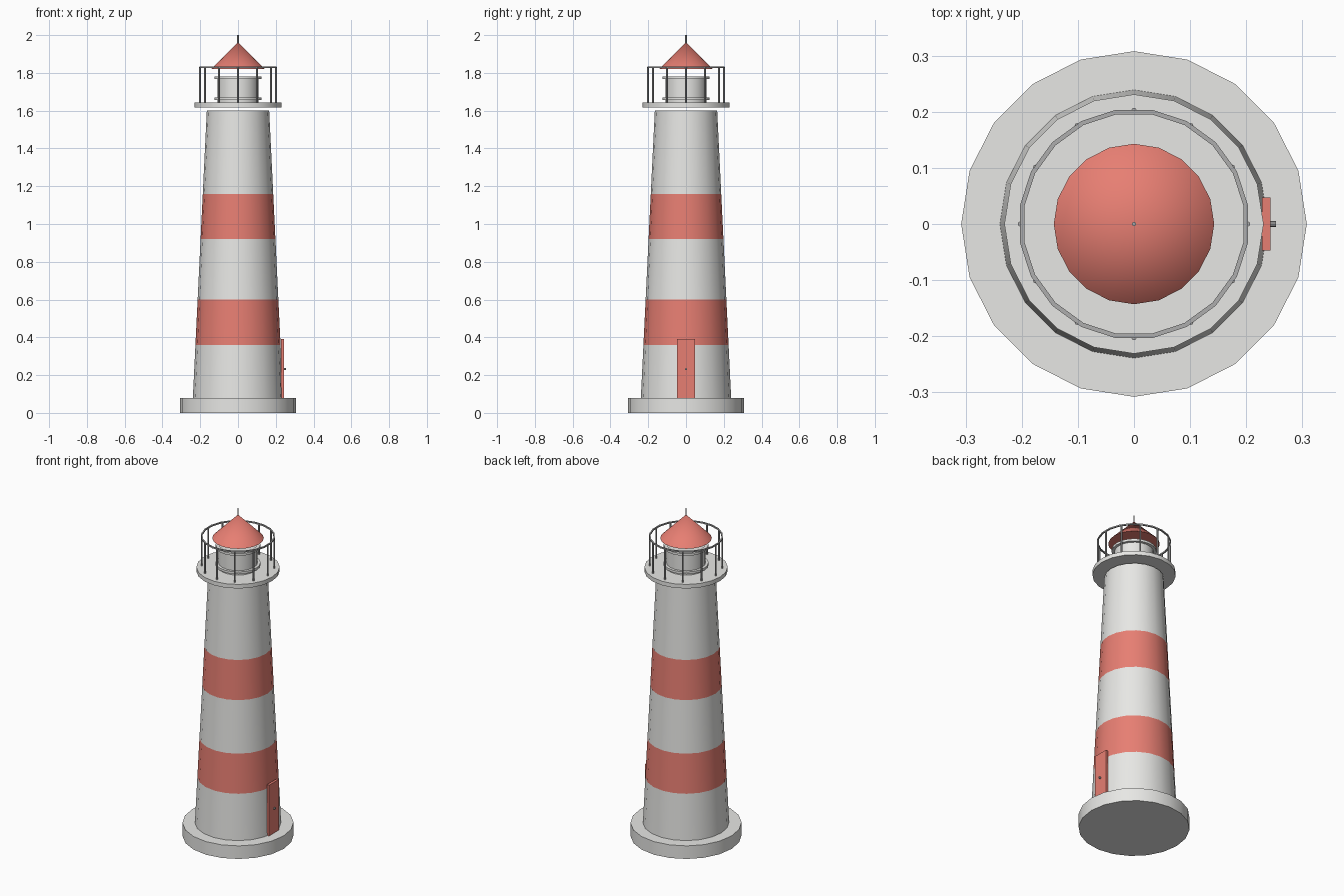
import bpy
import bmesh
import math
from mathutils import Vector

SIDES = 20

default = bpy.data.objects.get("Cube")
if default:
    bpy.data.objects.remove(default, do_unlink=True)


def make_material(name, rgb):
    mat = bpy.data.materials.new(name)
    mat.use_nodes = True
    color = (*rgb, 1.0)
    mat.diffuse_color = color
    mat.node_tree.nodes["Principled BSDF"].inputs["Base Color"].default_value = color
    return mat


WHITE = make_material("off white", (0.8, 0.8, 0.78))
RED = make_material("coral red", (0.8, 0.21, 0.17))
METAL = make_material("grey metal", (0.42, 0.42, 0.42))


def finish(name, bm, *mats):
    """Turn a bmesh into a named object, smooth with sharp edges kept."""
    bmesh.ops.recalc_face_normals(bm, faces=bm.faces[:])
    mesh = bpy.data.meshes.new(name)
    bm.to_mesh(mesh)
    bm.free()
    for mat in mats:
        mesh.materials.append(mat)
    obj = bpy.data.objects.new(name, mesh)
    bpy.context.collection.objects.link(obj)
    bpy.ops.object.select_all(action="DESELECT")
    obj.select_set(True)
    bpy.context.view_layer.objects.active = obj
    bpy.ops.object.shade_smooth_by_angle(angle=math.radians(30))
    return obj


def lathe(profile, sides=SIDES, phase=0.0, closed=False):
    """Spin a (radius, height) profile around z."""
    bm = bmesh.new()
    c, s = math.cos(phase), math.sin(phase)
    verts = [bm.verts.new((r * c, r * s, z)) for r, z in profile]
    edges = [bm.edges.new(pair) for pair in zip(verts, verts[1:])]
    if closed:
        edges.append(bm.edges.new((verts[-1], verts[0])))
    bmesh.ops.spin(bm, geom=verts + edges, cent=(0, 0, 0), axis=(0, 0, 1),
                   angle=math.tau, steps=sides, use_merge=True)
    bmesh.ops.remove_doubles(bm, verts=bm.verts[:], dist=0.0001)
    return bm


def drum(name, radius, bottom, top, mat, sides=SIDES):
    profile = [(0, bottom), (radius, bottom), (radius, top), (0, top)]
    return finish(name, lathe(profile, sides), mat)


def hoop(name, inner, outer, bottom, top, mat, phase=0.0):
    profile = [(inner, bottom), (outer, bottom), (outer, top), (inner, top)]
    return finish(name, lathe(profile, phase=phase, closed=True), mat)


# Foundation
drum("base", 0.308, 0.0, 0.08, WHITE)

# Tapered tower with two red bands
foot_z, head_z, foot_r, head_r = 0.08, 1.602, 0.239, 0.165
bands = [(0.36, 0.60), (0.92, 1.16)]
levels = [foot_z] + [z for band in bands for z in band] + [head_z]
taper = (head_r - foot_r) / (head_z - foot_z)
wall = [(foot_r + taper * (z - foot_z), z) for z in levels]
tower = lathe([(0, foot_z)] + wall + [(0, head_z)])
for face in tower.faces:
    height = face.calc_center_median().z
    face.material_index = int(any(a < height < b for a, b in bands))
finish("tower", tower, WHITE, RED)

# Gallery floor and lantern room
drum("gallery_floor", 0.231, 1.618, 1.643, WHITE)
drum("lantern_room", 0.109, 1.643, 1.775, WHITE)
for label, z in (("lower", 1.656), ("upper", 1.768)):
    hoop(f"lantern_{label}_ring", 0.105, 0.125, z, z + 0.014, WHITE)

# Gallery railing
hoop("handrail", 0.198, 0.206, 1.826, 1.834, METAL, phase=math.pi / SIDES)
POSTS = 12
for i in range(POSTS):
    angle = math.tau * i / POSTS
    post = drum(f"railing_post_{i + 1}", 0.005, 1.64, 1.83, METAL, sides=8)
    post.location = (0.202 * math.cos(angle), 0.202 * math.sin(angle), 0)

# Roof cone and spire
finish("roof", lathe([(0, 1.82), (0.143, 1.82), (0, 1.963)]), RED)
drum("spire", 0.004, 1.94, 2.0, METAL, sides=8)

# Door on the left side of the tower, with its knob
door = bmesh.new()
bmesh.ops.create_cube(door, size=1)
bmesh.ops.scale(door, vec=Vector((0.015, 0.094, 0.31)), verts=door.verts[:])
bmesh.ops.translate(door, vec=Vector((0.2355, 0, 0.235)), verts=door.verts[:])
finish("door", door, RED)
knob = drum("door_knob", 0.006, 0.0, 0.012, METAL, sides=10)
knob.rotation_euler.y = math.pi / 2
knob.location = (0.241, 0, 0.232)
